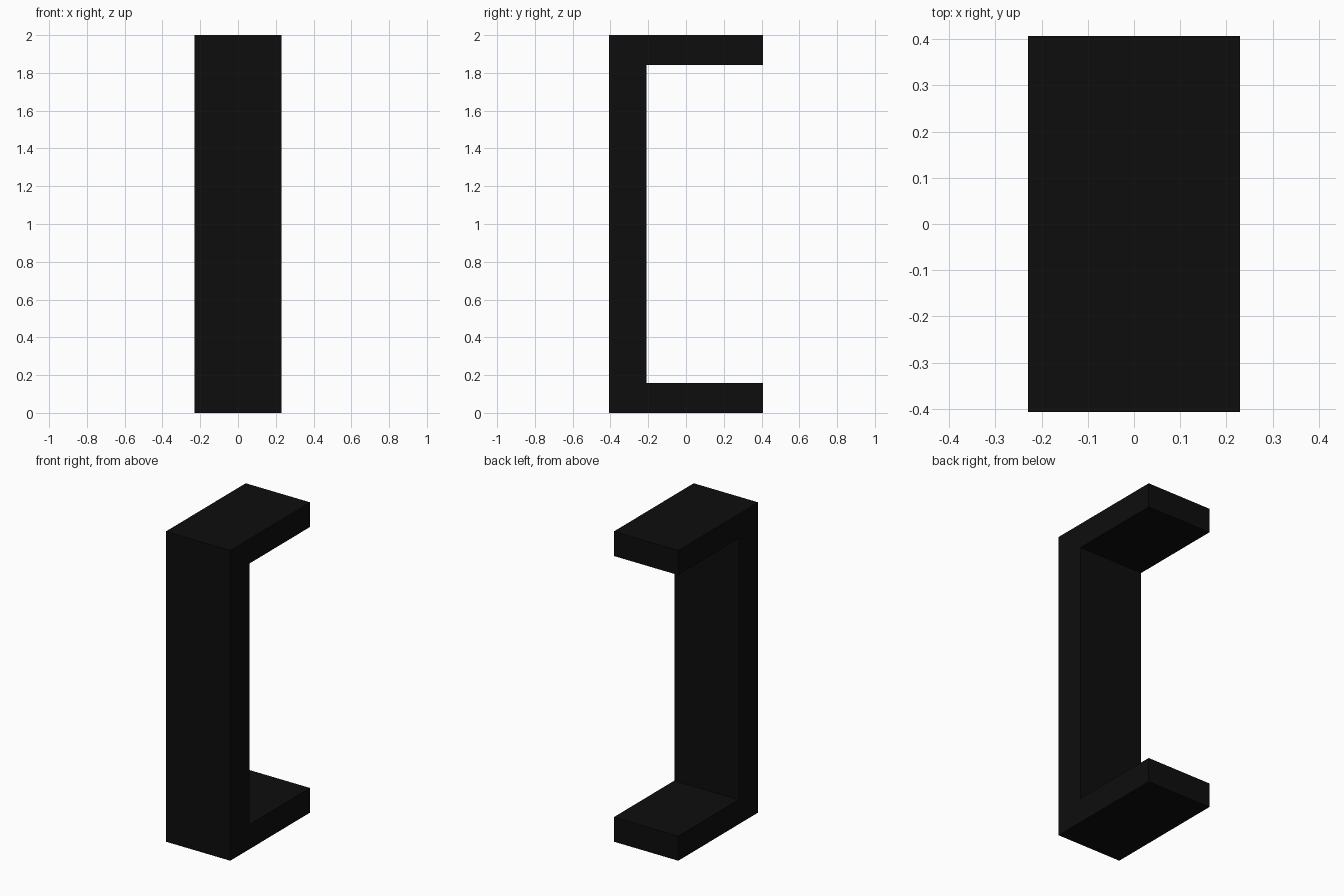
import bpy
import bmesh

cube = bpy.data.objects.get("Cube")
if cube:
    bpy.data.objects.remove(cube, do_unlink=True)

HALF_WIDTH = 0.23
HALF_DEPTH = 0.407
HEIGHT = 2.0
GRIP_BACK = -0.21   # inner face of the upright grip
ARM = 0.158         # thickness of each arm

# Matte black finish
black = bpy.data.materials.new("black")
black.use_nodes = True
color = (0.004, 0.004, 0.004, 1)
black.diffuse_color = color
black.node_tree.nodes["Principled BSDF"].inputs["Base Color"].default_value = color

# C-shaped side profile (y, z), extruded across the width
profile = [
    (-HALF_DEPTH, 0), (HALF_DEPTH, 0), (HALF_DEPTH, ARM), (GRIP_BACK, ARM),
    (GRIP_BACK, HEIGHT - ARM), (HALF_DEPTH, HEIGHT - ARM),
    (HALF_DEPTH, HEIGHT), (-HALF_DEPTH, HEIGHT),
]
bm = bmesh.new()
side = bm.faces.new([bm.verts.new((-HALF_WIDTH, y, z)) for y, z in profile])
extruded = bmesh.ops.extrude_face_region(bm, geom=[side])["geom"]
new_verts = [v for v in extruded if isinstance(v, bmesh.types.BMVert)]
bmesh.ops.translate(bm, verts=new_verts, vec=(2 * HALF_WIDTH, 0, 0))
bmesh.ops.recalc_face_normals(bm, faces=bm.faces)

mesh = bpy.data.meshes.new("pull_handle")
bm.to_mesh(mesh)
bm.free()
mesh.materials.append(black)
bpy.context.collection.objects.link(bpy.data.objects.new("pull_handle", mesh))
